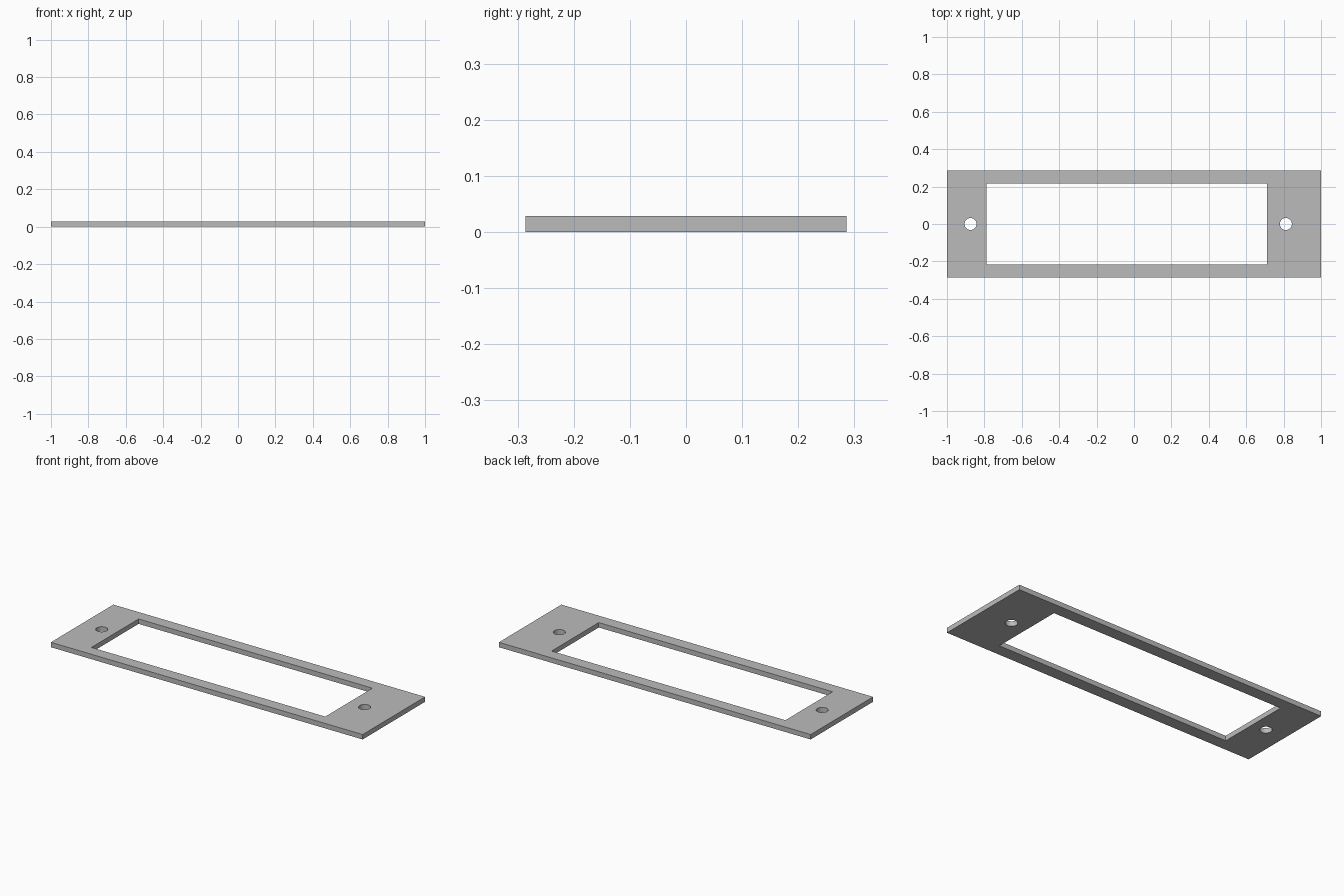
import bpy

if "Cube" in bpy.data.objects:
    bpy.data.objects.remove(bpy.data.objects["Cube"])

LENGTH, WIDTH, THICK = 2.0, 0.572, 0.0286

grey = bpy.data.materials.new("light_grey")
grey.diffuse_color = (0.5, 0.5, 0.5, 1)
grey.use_nodes = True
grey.node_tree.nodes["Principled BSDF"].inputs["Base Color"].default_value = grey.diffuse_color


def box(name, x0, x1, y0, y1, z0, z1):
    bpy.ops.mesh.primitive_cube_add(
        size=1, location=((x0 + x1) / 2, (y0 + y1) / 2, (z0 + z1) / 2))
    ob = bpy.context.object
    ob.name = name
    ob.scale = (x1 - x0, y1 - y0, z1 - z0)
    bpy.ops.object.transform_apply(location=True, rotation=False, scale=True)
    ob.data.materials.append(grey)
    return ob


def hole(name, x):
    bpy.ops.mesh.primitive_cylinder_add(
        vertices=48, radius=0.032, depth=0.2, location=(x, 0, THICK / 2))
    ob = bpy.context.object
    ob.name = name
    ob.data.materials.append(grey)
    return ob


# Flat rectangular plate
plate = box("frame_plate", -LENGTH / 2, LENGTH / 2, -WIDTH / 2, WIDTH / 2, 0, THICK)

# Off-centre window and two screw holes
cutters = [
    box("window_cutter", -0.789, 0.711, -0.216, 0.216, -0.1, 0.1),
    hole("left_hole_cutter", -0.874),
    hole("right_hole_cutter", 0.812),
]
for cutter in cutters:
    cutter.hide_render = True
    mod = plate.modifiers.new(cutter.name, 'BOOLEAN')
    mod.operation = 'DIFFERENCE'
    mod.solver = 'EXACT'
    mod.object = cutter

# Apply the cuts, then discard the cutters
bpy.ops.object.select_all(action='DESELECT')
plate.select_set(True)
bpy.context.view_layer.objects.active = plate
for mod in list(plate.modifiers):
    bpy.ops.object.modifier_apply(modifier=mod.name)
for cutter in cutters:
    bpy.data.objects.remove(cutter)

# Round hole walls, crisp plate edges
bpy.ops.object.shade_smooth_by_angle()
